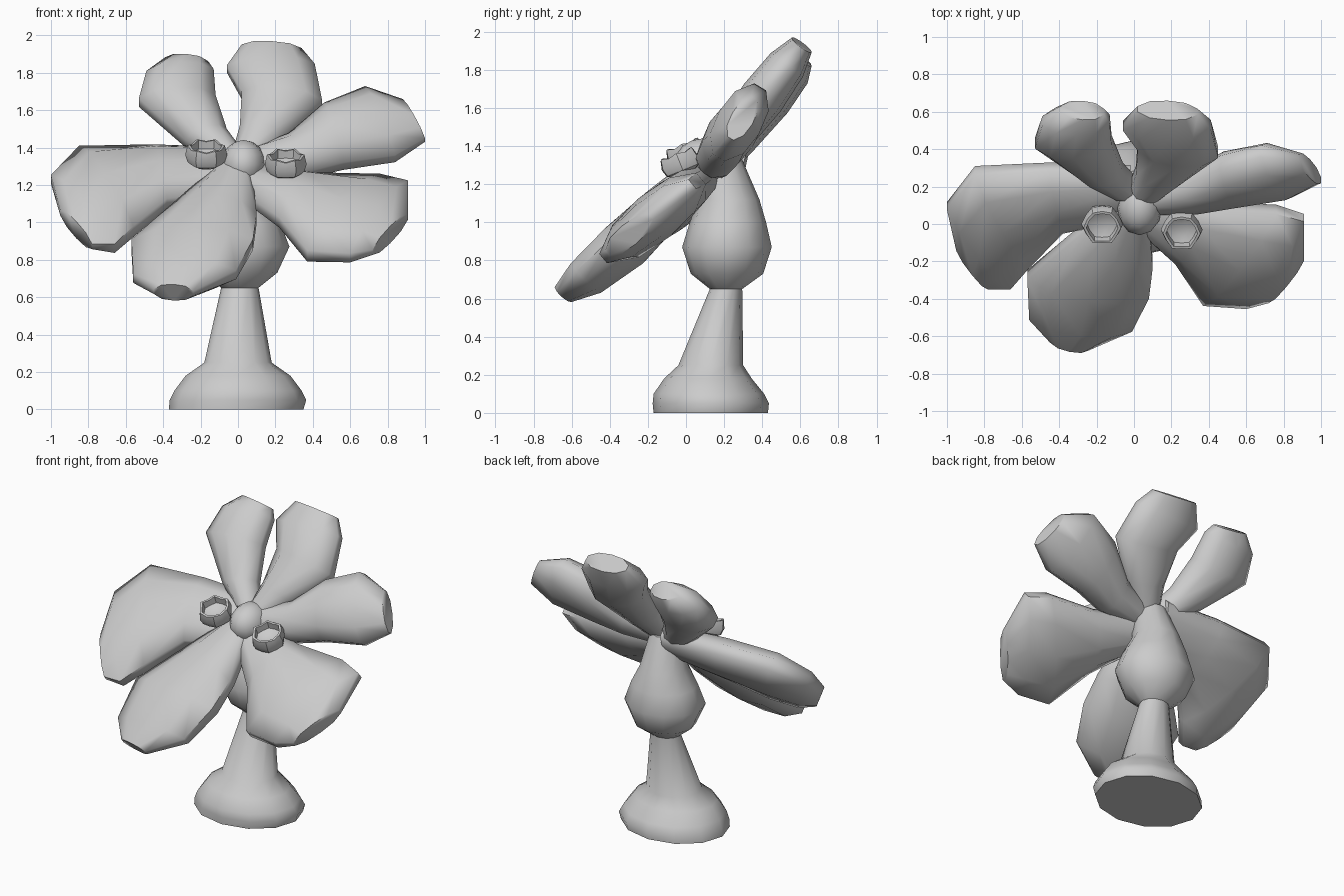
import bpy, bmesh, math
from mathutils import Vector, Matrix

if "Cube" in bpy.data.objects:
    bpy.data.objects.remove(bpy.data.objects["Cube"])


def loft(name, rings, angle=40):
    """Skin closed rings of points, cap both ends, shade smooth."""
    bm = bmesh.new()
    loops = [[bm.verts.new(p) for p in ring] for ring in rings]
    n = len(loops[0])
    for a, b in zip(loops, loops[1:]):
        for i in range(n):
            j = (i + 1) % n
            bm.faces.new((a[i], a[j], b[j], b[i]))
    bm.faces.new(loops[0])
    bm.faces.new(loops[-1])
    bmesh.ops.recalc_face_normals(bm, faces=bm.faces)
    me = bpy.data.meshes.new(name)
    bm.to_mesh(me)
    bm.free()
    ob = bpy.data.objects.new(name, me)
    bpy.context.collection.objects.link(ob)
    bpy.ops.object.select_all(action='DESELECT')
    bpy.context.view_layer.objects.active = ob
    ob.select_set(True)
    bpy.ops.object.shade_smooth_by_angle(angle=math.radians(angle))
    return ob


def petal(name, a, b, c, curl, stations, thick=(.09, .105, .12, .105, .065)):
    """Edge pairs (x, z | x, z) on the plane y = a + b(z - 1.2) + c x, tip curling forward."""
    normal = Vector((0, -1, b)).normalized()
    section = ((-1, .3), (-.6, .85), (0, 1), (.6, .85), (1, .3),
               (1, -.3), (.6, -.85), (0, -1), (-.6, -.85), (-1, -.3))
    rings = []
    for i, ((x0, z0, x1, z1), t) in enumerate(zip(stations, thick)):
        p = Vector((x0, a + b * (z0 - 1.2) + c * x0, z0))
        q = Vector((x1, a + b * (z1 - 1.2) + c * x1, z1))
        shift = Vector((0, -curl * (i / 4) ** 2, 0))
        rings.append([(p + q) / 2 + (q - p) / 2 * u + normal * t * v + shift
                      for u, v in section])
    return loft(name, rings, 60)


# Foot, stem, bulb and neck: z, centre x, centre y, radius x, radius y
body = [(0, -.01, .13, .36, .30), (.05, 0, .13, .365, .305), (.10, 0, .12, .34, .29),
        (.18, 0, .115, .28, .23), (.25, 0, .13, .18, .17),
        (.65, .01, .21, .10, .085), (.73, .01, .215, .20, .19),
        (.87, .01, .215, .265, .235), (1.0, .01, .22, .215, .20),
        (1.12, .01, .225, .15, .16), (1.34, .02, .18, .10, .11)]
loft("stem_and_foot", [
    [(cx + rx * math.cos(k * math.tau / 12), cy + ry * math.sin(k * math.tau / 12), z)
     for k in range(12)] for z, cx, cy, rx, ry in body], 50)

# Petals, clockwise from the left
petal("left_petal", .09, 1.15, 0, .05, [
    (-.02, 1.38, -.05, 1.15), (-.45, 1.39, -.38, 1.10), (-.85, 1.38, -.56, .95),
    (-1.0, 1.23, -.66, .86), (-.95, 1.05, -.78, .87)], (.09, .12, .13, .105, .06))
petal("upper_left_petal", .08, .8, 0, 0, [
    (-.12, 1.32, .03, 1.36), (-.28, 1.42, -.06, 1.48), (-.53, 1.64, -.12, 1.66),
    (-.49, 1.79, -.13, 1.80), (-.39, 1.87, -.16, 1.85)])
petal("upper_right_petal", .06, .75, 0, 0, [
    (-.03, 1.36, .12, 1.32), (.01, 1.50, .25, 1.44), (.02, 1.68, .45, 1.63),
    (-.06, 1.82, .41, 1.83), (.02, 1.94, .34, 1.92)])
petal("right_petal", .07, .6, .02, 0, [
    (.05, 1.38, .08, 1.24), (.27, 1.46, .36, 1.25), (.46, 1.62, .56, 1.30),
    (.68, 1.71, .84, 1.34), (.88, 1.65, 1.0, 1.44)], (.09, .11, .13, .12, .06))
petal("lower_right_petal", .05, 1.2, 0, .03, [
    (.03, 1.30, .05, 1.12), (.40, 1.24, .22, 1.0), (.76, 1.23, .37, .82),
    (.91, 1.20, .60, .81), (.91, 1.03, .72, .84)], (.09, .12, .13, .105, .06))
petal("lower_left_petal", .0, 1.05, -.15, .09, [
    (-.12, 1.28, .08, 1.22), (-.30, 1.12, .10, 1.02), (-.57, .88, .08, .88),
    (-.56, .70, -.01, .72), (-.45, .63, -.24, .62)], (.09, .12, .135, .11, .06))

# Round centre of the flower
bpy.ops.mesh.primitive_uv_sphere_add(segments=12, ring_count=8, radius=1,
                                     location=(.03, .09, 1.31))
hub = bpy.context.object
hub.name = "flower_centre"
hub.scale = (.12, .15, .13)
bpy.ops.object.shade_smooth_by_angle(angle=math.radians(60))

# Two small open cups with a notched rim
cup_profile = [(.065, -.07), (.10, -.05), (.112, -.01), (.10, .045),
               (.085, .045), (.08, -.005), (.04, -.02)]
for side, x, y, z in (("left", -.17, -.005, 1.37), ("right", .255, -.035, 1.32)):
    rings = []
    for r, h in cup_profile:
        ring = []
        for k in range(12):
            rr = r * (1 if k % 2 == 0 else .92)
            notch = .012 if h > .03 and k % 2 else 0
            ring.append((rr * math.cos(k * math.pi / 6), rr * math.sin(k * math.pi / 6), h - notch))
        rings.append(ring)
    cup = loft(side + "_cup", rings, 35)
    cup.matrix_world = Matrix.Translation((x, y, z)) @ Matrix.Rotation(math.radians(22), 4, 'X')
